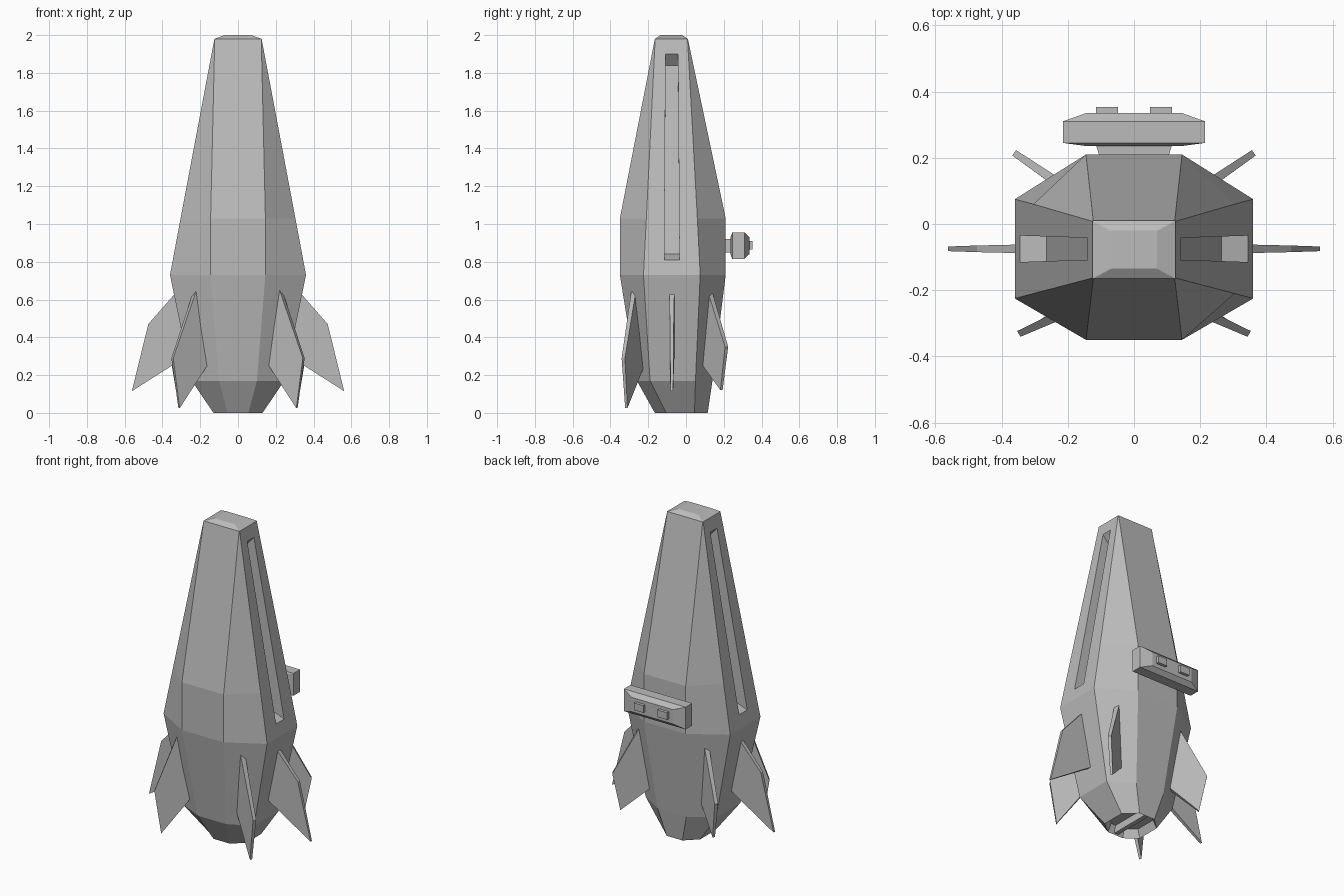
import bpy, bmesh
from mathutils import Vector

cube = bpy.data.objects.get("Cube")
if cube:
    bpy.data.objects.remove(cube, do_unlink=True)

grey = bpy.data.materials.new("hull_grey")
grey.use_nodes = True
grey.diffuse_color = (0.5, 0.5, 0.5, 1)
grey.node_tree.nodes["Principled BSDF"].inputs["Base Color"].default_value = (0.5, 0.5, 0.5, 1)


def finish(name, bm):
    bmesh.ops.recalc_face_normals(bm, faces=bm.faces)
    mesh = bpy.data.meshes.new(name)
    bm.to_mesh(mesh)
    bm.free()
    mesh.materials.append(grey)
    ob = bpy.data.objects.new(name, mesh)
    bpy.context.collection.objects.link(ob)
    return ob


def loft(rings):
    """Skin a stack of matching rings and cap both ends."""
    bm = bmesh.new()
    loops = [[bm.verts.new(p) for p in ring] for ring in rings]
    n = len(loops[0])
    for low, high in zip(loops, loops[1:]):
        for i in range(n):
            j = (i + 1) % n
            bm.faces.new((low[i], low[j], high[j], high[i]))
    start = bm.faces.new(loops[0][::-1])
    bm.faces.new(loops[-1])
    return bm, start


def octagon(z, x_flat, x_out, y_front, y_side_f, y_side_b, y_back):
    half = [(x_flat, y_front), (x_out, y_side_f), (x_out, y_side_b), (x_flat, y_back)]
    return [(x, y, z) for x, y in half] + [(-x, y, z) for x, y in reversed(half)]


def rect_y(y, hx, z0, z1):
    return [(-hx, y, z0), (hx, y, z0), (hx, y, z1), (-hx, y, z1)]


# Hull: faceted body tapering to a rectangular nose
hull_rings = [
    octagon(0.0, 0.055, 0.13, -0.165, -0.105, 0.045, 0.115),
    octagon(0.17, 0.10, 0.245, -0.26, -0.19, 0.05, 0.14),
    octagon(0.73, 0.145, 0.36, -0.35, -0.225, 0.075, 0.21),
    octagon(1.03, 0.145, 0.304, -0.35, -0.21, 0.06, 0.21),
    octagon(1.98, 0.123, 0.125, -0.165, -0.163, 0.008, 0.01),
    octagon(2.0, 0.068, 0.07, -0.135, -0.133, -0.022, -0.02),
]
bm, base = loft(hull_rings)
# Recessed exhaust in the underside
bm.normal_update()
bmesh.ops.inset_region(bm, faces=[base], thickness=0.02, use_even_offset=True)
bmesh.ops.translate(bm, verts=base.verts, vec=(0, 0, 0.05))
hull = finish("hull", bm)

# Long recessed slots, one on each side
for side, label in ((1, "left"), (-1, "right")):
    def slot_side(lo, hi):
        profile = [(0.265, 0.84, lo), (0.425, 0.78, lo), (0.19, 1.96, hi), (0.09, 1.84, hi)]
        return profile
    front = [(side * x, -0.075 - w, z) for x, z, w in slot_side(0.04, 0.033)]
    back = [(side * x, -0.075 + w, z) for x, z, w in slot_side(0.04, 0.033)]
    cutter = finish(label + "_slot_cutter", loft([front, back])[0])
    cutter.hide_render = True
    mod = hull.modifiers.new("slot", "BOOLEAN")
    mod.operation = "DIFFERENCE"
    mod.solver = "EXACT"
    mod.object = cutter
    bpy.context.view_layer.objects.active = hull
    bpy.ops.object.modifier_apply(modifier=mod.name)
    bpy.data.objects.remove(cutter, do_unlink=True)

# Bar across the exhaust
finish("exhaust_bar", loft([rect_y(-0.155, 0.014, 0.004, 0.06),
                            rect_y(0.105, 0.014, 0.004, 0.06)])[0])

# Fins: root top, shoulder, tip, root bottom; thicker at the root
FINS = {
    "side_fin": [(0.30, -0.075, 0.67), (0.475, -0.075, 0.47),
                 (0.562, -0.075, 0.115), (0.24, -0.075, 0.32)],
    "front_fin": [(0.225, -0.276, 0.655), (0.348, -0.332, 0.29),
                  (0.312, -0.316, 0.025), (0.17, -0.232, 0.25)],
    "back_fin": [(0.23, 0.125, 0.65), (0.362, 0.215, 0.35),
                 (0.325, 0.188, 0.12), (0.175, 0.085, 0.27)],
}
HALF_THICK = (0.014, 0.01, 0.007, 0.014)
for name, outline in FINS.items():
    pts = [Vector(p) for p in outline]
    normal = (pts[1] - pts[0]).cross(pts[3] - pts[0]).normalized()
    for side, label in ((1, "left_"), (-1, "right_")):
        sheets = []
        for s in (-1, 1):
            moved = [p + normal * t * s for p, t in zip(pts, HALF_THICK)]
            sheets.append([(side * p.x, p.y, p.z) for p in moved])
        finish(label + name, loft(sheets)[0])

# Back pod: stem, bevelled box and two small studs
finish("pod_stem", loft([rect_y(0.19, 0.10, 0.85, 0.92),
                         rect_y(0.24, 0.115, 0.85, 0.92)])[0])
finish("pod_box", loft([rect_y(0.235, 0.14, 0.84, 0.93),
                        rect_y(0.245, 0.215, 0.815, 0.955),
                        rect_y(0.31, 0.215, 0.815, 0.955),
                        rect_y(0.335, 0.145, 0.84, 0.93)])[0])
for side, label in ((1, "left"), (-1, "right")):
    stud = finish(label + "_pod_stud", loft([rect_y(0.325, 0.033, 0.865, 0.91),
                                             rect_y(0.353, 0.033, 0.865, 0.91)])[0])
    stud.location.x = side * 0.082
